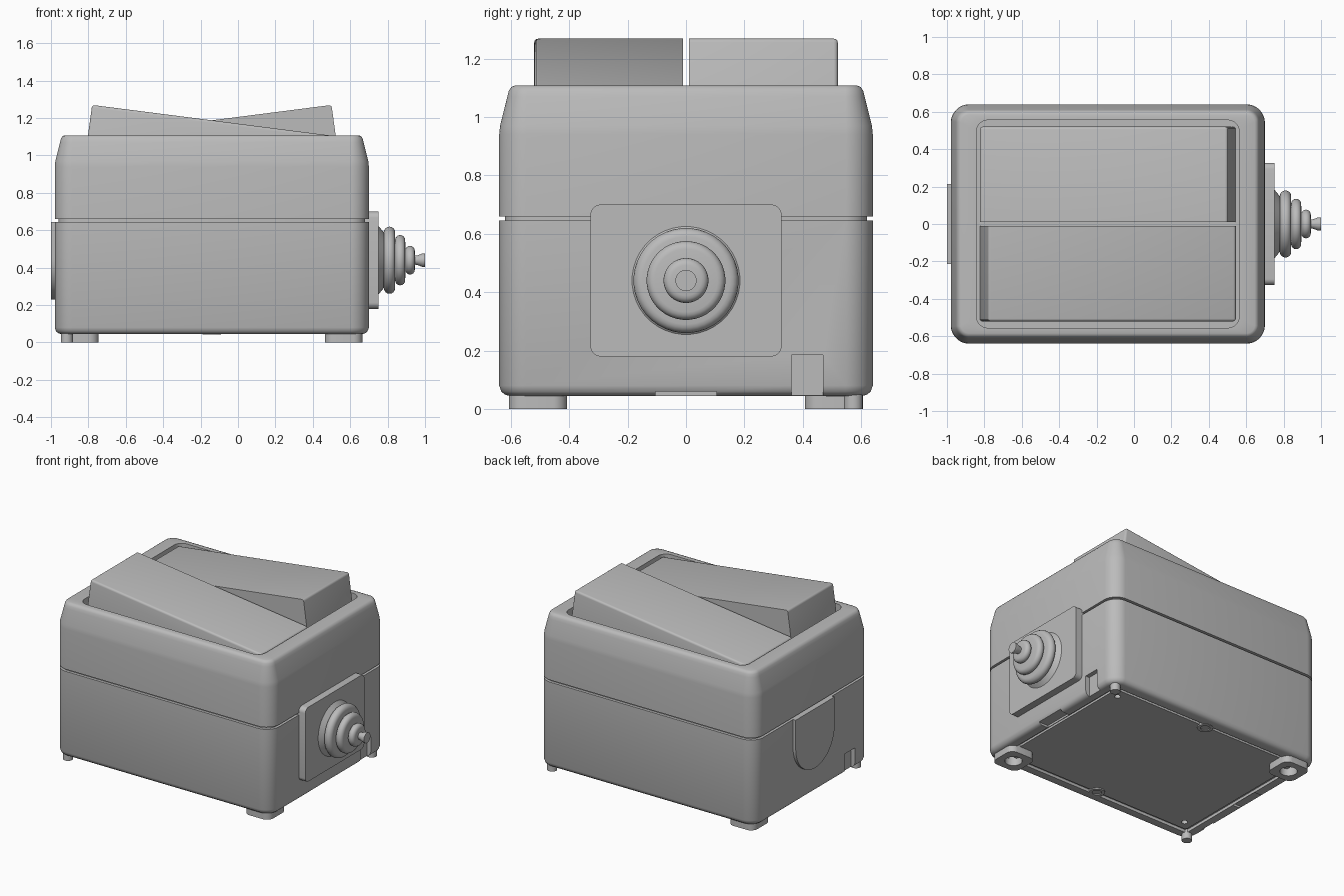
import bpy, bmesh
from math import sin, cos, pi
from mathutils import Matrix, Vector

if "Cube" in bpy.data.objects:
    bpy.data.objects.remove(bpy.data.objects["Cube"])

MID = -0.14  # x centre of the housing

grey = bpy.data.materials.new("light grey")
grey.use_nodes = True
grey.diffuse_color = (0.5, 0.5, 0.5, 1)
grey.node_tree.nodes["Principled BSDF"].inputs["Base Color"].default_value = (0.5, 0.5, 0.5, 1)


def finish(name, bm, matrix=Matrix()):
    bm.transform(matrix)
    bmesh.ops.recalc_face_normals(bm, faces=bm.faces)
    mesh = bpy.data.meshes.new(name)
    bm.to_mesh(mesh)
    bm.free()
    mesh.materials.append(grey)
    obj = bpy.data.objects.new(name, mesh)
    bpy.context.collection.objects.link(obj)
    return obj


def smooth(obj):
    bpy.ops.object.select_all(action='DESELECT')
    obj.select_set(True)
    bpy.context.view_layer.objects.active = obj
    bpy.ops.object.shade_smooth_by_angle(angle=0.6)


def ring(hx, hy, r, z, n=10):
    """Points of a rounded rectangle; a circle when hx = hy = r."""
    pts = []
    for q, (sx, sy) in enumerate([(1, 1), (-1, 1), (-1, -1), (1, -1)]):
        for k in range(n):
            a = (q + (k + 0.5) / n) * pi / 2
            pts.append(Vector((sx * (hx - r) + r * cos(a), sy * (hy - r) + r * sin(a), z)))
    return pts


def loft(name, rings, matrix=Matrix()):
    bm = bmesh.new()
    rows = [[bm.verts.new(p) for p in ring(*r)] for r in rings]
    for a, b in zip(rows, rows[1:]):
        for i in range(len(a)):
            j = (i + 1) % len(a)
            bm.faces.new((a[i], a[j], b[j], b[i]))
    bm.faces.new(rows[0])
    bm.faces.new(rows[-1])
    return finish(name, bm, matrix)


def prism(points, depth):
    """Extrude a closed outline along a vector."""
    bm = bmesh.new()
    face = bm.faces.new([bm.verts.new(p) for p in points])
    new = bmesh.ops.extrude_face_region(bm, geom=[face])["geom"]
    verts = [v for v in new if isinstance(v, bmesh.types.BMVert)]
    bmesh.ops.translate(bm, verts=verts, vec=depth)
    bmesh.ops.recalc_face_normals(bm, faces=bm.faces)
    return bm


def cut(obj, cutter):
    mod = obj.modifiers.new("cut", 'BOOLEAN')
    mod.operation = 'DIFFERENCE'
    mod.solver = 'EXACT'
    mod.object = cutter
    cutter.hide_render = True
    bpy.context.view_layer.objects.active = obj
    bpy.ops.object.modifier_apply(modifier=mod.name)
    bpy.data.objects.remove(cutter)


def box(name, centre, size):
    bm = bmesh.new()
    bmesh.ops.create_cube(bm, size=1)
    return finish(name, bm, Matrix.Translation(centre) @ Matrix.Diagonal((*size, 1)))


def shell(profile):
    return [(0.84 - i, 0.64 - i, max(0.1 - i, 0.02), z) for i, z in profile]


at_mid = Matrix.Translation((MID, 0, 0))

# Lower housing with a channel round the base panel and a neck for the seam
lower = loft("lower_housing", shell([
    (0.105, 0.05), (0.105, 0.065), (0.08, 0.065), (0.08, 0.045), (0.035, 0.045),
    (0.02, 0.049), (0.007, 0.06), (0, 0.08), (0, 0.645), (0.02, 0.645), (0.02, 0.665)]), at_mid)

# Upper housing with tapered rim and rocker recess
upper = loft("upper_housing", shell([
    (0.02, 0.66), (0, 0.66), (0, 0.94), (0.003, 0.97), (0.028, 1.07),
    (0.033, 1.09), (0.042, 1.103), (0.055, 1.108)]) + [
    (0.702, 0.555, 0.06, 1.108), (0.702, 0.555, 0.06, 0.95)], at_mid)

# Matching details on opposite sides
for s, side in ((1, "right"), (-1, "left")):
    cut(lower, box("latch_cutter", (MID + s * 0.84, s * 0.415, 0.1), (0.06, 0.108, 0.17)))
    cut(lower, box("tab_cutter", (MID + s * 0.81, 0, 0.03), (0.1, 0.21, 0.06)))
    hole = loft("hole_cutter", [(0.02, 0.02, 0.02, 0), (0.02, 0.02, 0.02, 0.09)],
                Matrix.Translation((MID + s * 0.67, s * 0.47, 0)))
    cut(lower, hole)

    # Screw boss at the middle of the long base edges
    loft("screw_boss_" + side, [
        (0.05, 0.05, 0.05, 0.07), (0.05, 0.05, 0.05, 0.042), (0.03, 0.03, 0.03, 0.042),
        (0.03, 0.03, 0.03, 0.049)], Matrix.Translation((MID, s * 0.53, 0)))

    # Hollow mounting foot and small peg
    smooth(loft("mounting_foot_" + side, [
        (0.1, 0.1, 0.05, 0.08), (0.1, 0.1, 0.05, 0.0), (0.055, 0.055, 0.055, 0.0),
        (0.055, 0.055, 0.055, 0.07)], Matrix.Translation((MID + s * 0.705, -s * 0.507, 0))))
    smooth(loft("peg_" + side, [(0.032, 0.032, 0.032, 0.08), (0.032, 0.032, 0.032, 0)],
                Matrix.Translation((MID + s * 0.775, s * 0.573, 0))))

    # Rocker pedal: front one is high on the left, the other is turned round
    outline = [(-0.78, 1.27), (0.545, 1.1), (0.54, 0.94), (-0.825, 0.94)]
    bm = prism([(x - MID, -0.52, z) for x, z in outline], (0, 0.51, 0))
    edges = [e for e in bm.edges
             if max(v.co.z for v in e.verts) > 1 and min(v.co.y for v in e.verts) < -0.1]
    bmesh.ops.bevel(bm, geom=edges, offset=0.014, segments=3, profile=0.5, affect='EDGES')
    turn = Matrix.Rotation(0 if s > 0 else pi, 4, 'Z')
    smooth(finish("rocker_front" if s > 0 else "rocker_back", bm, at_mid @ turn))

smooth(lower)
smooth(upper)

# Cable entry plate and ribbed grommet on the right
sideways = Matrix.Translation((0, 0, 0.44)) @ Matrix.Rotation(pi / 2, 4, 'Y')
smooth(loft("entry_plate", [(0.26, 0.327, 0.035, 0.68), (0.26, 0.327, 0.035, 0.75)], sideways))

profile = [(0.74, 0.185), (0.75, 0.185), (0.779, 0.15)]
for x, radius, w in ((0.81, 0.18, 0.03), (0.867, 0.135, 0.027), (0.92, 0.077, 0.025)):
    for k in range(9):
        a = pi * (1 - k / 8)
        profile.append((x + w * cos(a), radius - w + w * sin(a)))
profile += [(0.946, 0.024), (0.96, 0.026), (0.985, 0.036), (1.0, 0.036)]
smooth(loft("cable_grommet", [(r, r, r, x) for x, r in profile], sideways))

# Arched knockout on the left
arch = [(-0.97, -0.215, 0.645), (-0.97, 0.215, 0.645)]
arch += [(-0.97, 0.215 * cos(k * pi / 24), 0.445 - 0.215 * sin(k * pi / 24)) for k in range(25)]
smooth(finish("knockout", prism(arch, (-0.03, 0, 0))))
